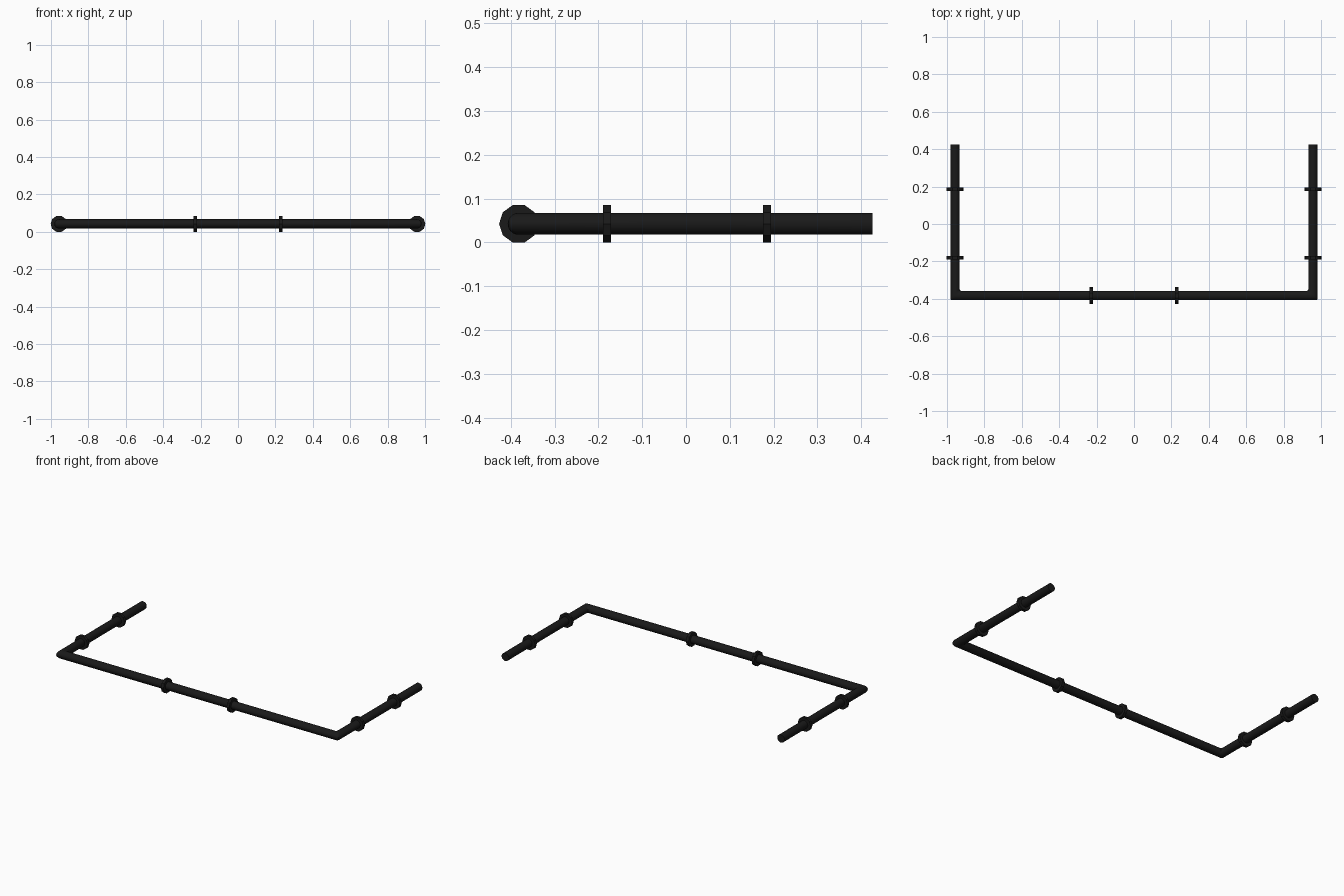
import bpy, bmesh, math
from mathutils import Matrix

if "Cube" in bpy.data.objects:
    bpy.data.objects.remove(bpy.data.objects["Cube"])

X, Y, Z = 0.957, -0.382, 0.0425   # pipe centre lines
Y_END = 0.426
R_PIPE, SIDES = 0.025, 24
R_RING, W_RING = 0.0447, 0.018

mat = bpy.data.materials.new("black")
mat.diffuse_color = (0.01, 0.01, 0.01, 1)
mat.use_nodes = True
mat.node_tree.nodes["Principled BSDF"].inputs["Base Color"].default_value = mat.diffuse_color


def finish(bm, name):
    bmesh.ops.recalc_face_normals(bm, faces=bm.faces[:])
    mesh = bpy.data.meshes.new(name)
    bm.to_mesh(mesh)
    bm.free()
    mesh.materials.append(mat)
    ob = bpy.data.objects.new(name, mesh)
    bpy.context.collection.objects.link(ob)
    return ob


# U-shaped rail: round section swept through two mitred corners
bm = bmesh.new()
rings = [[], [], [], []]
for i in range(SIDES):
    a = math.tau * i / SIDES
    u, z = R_PIPE * math.cos(a), Z + R_PIPE * math.sin(a)
    path = [(-X - u, Y_END), (-X - u, Y - u), (X + u, Y - u), (X + u, Y_END)]
    for ring, (x, y) in zip(rings, path):
        ring.append(bm.verts.new((x, y, z)))
for r0, r1 in zip(rings, rings[1:]):
    for i in range(SIDES):
        j = (i + 1) % SIDES
        bm.faces.new((r0[i], r0[j], r1[j], r1[i]))
bm.faces.new(rings[0])
bm.faces.new(rings[3])
# slightly softened corners
corner = [bm.edges.get((r[i], r[i - 1])) for r in rings[1:3] for i in range(SIDES)]
bmesh.ops.bevel(bm, geom=corner, offset=0.008, segments=2, profile=0.5,
                affect='EDGES', clamp_overlap=True)
rail = finish(bm, "rail")
bpy.context.view_layer.objects.active = rail
rail.select_set(True)
bpy.ops.object.shade_smooth_by_angle(angle=math.radians(35))


# ten-sided collars around the rail, flat edge on top
def collar(name, x, y, along_x):
    bm = bmesh.new()
    # cylinder axis z -> y, with a vertex pointing sideways
    rot = Matrix.Rotation(math.pi / 2, 4, 'X')
    if along_x:
        rot = Matrix.Rotation(math.pi / 2, 4, 'Z') @ rot
    spin = Matrix.Rotation(math.pi / 2, 4, 'Z')  # puts a vertex on local x
    bmesh.ops.create_cone(bm, cap_ends=True, segments=10, radius1=R_RING,
                          radius2=R_RING, depth=W_RING,
                          matrix=Matrix.Translation((x, y, Z)) @ rot @ spin)
    finish(bm, name)


for s, side in ((-1, "left"), (1, "right")):
    collar("front_collar_" + side, s * 0.228, Y, True)
    collar("side_collar_front_" + side, s * X, -0.18, False)
    collar("side_collar_back_" + side, s * X, 0.185, False)
